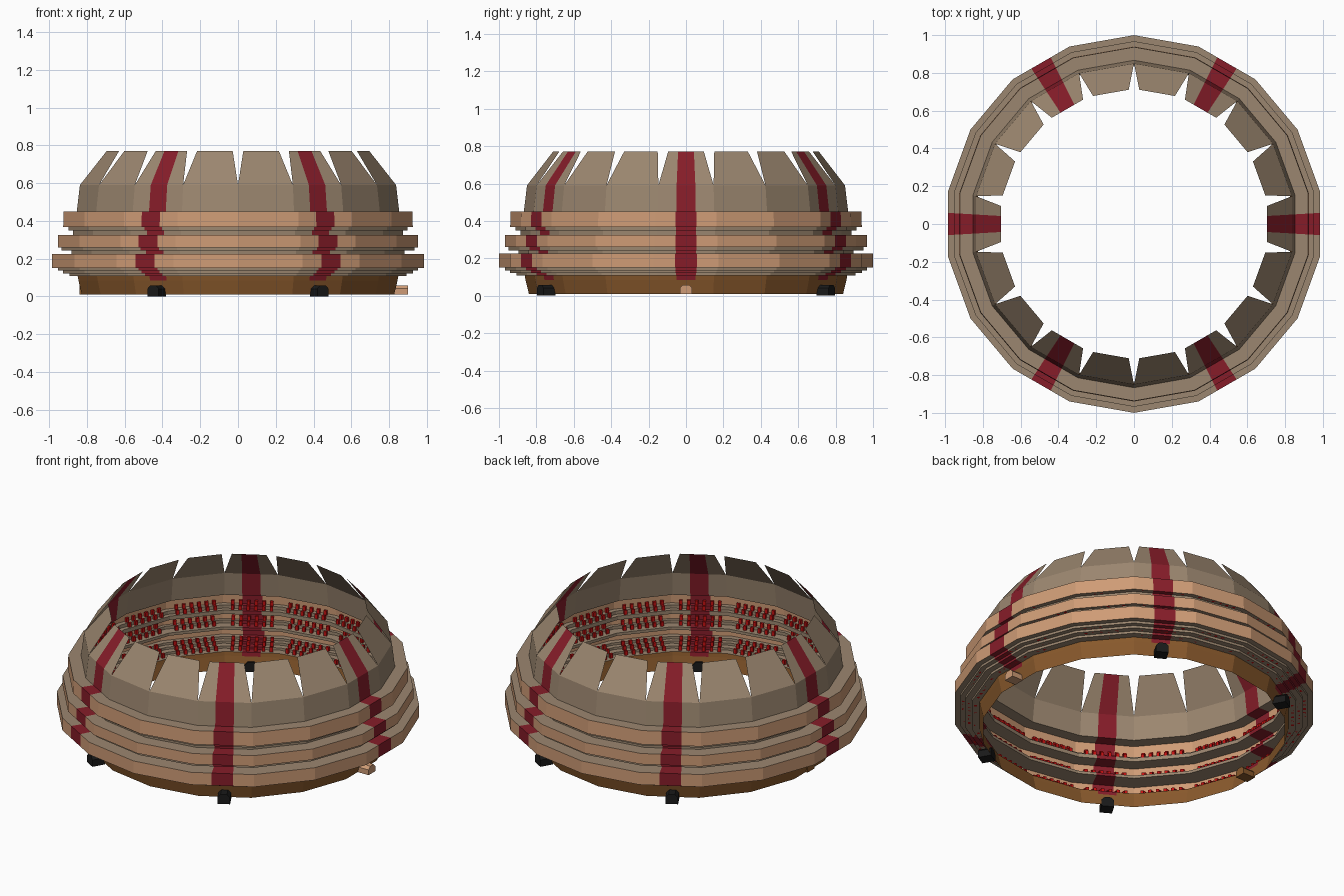
import bpy, bmesh, math
from mathutils import Matrix, Vector

if "Cube" in bpy.data.objects:
    bpy.data.objects.remove(bpy.data.objects["Cube"])

SIDES = 18
STEP = 2 * math.pi / SIDES
HALF = STEP / 2


def material(name, r, g, b):
    m = bpy.data.materials.new(name)
    m.diffuse_color = (r, g, b, 1)
    m.use_nodes = True
    m.node_tree.nodes["Principled BSDF"].inputs["Base Color"].default_value = m.diffuse_color
    return m


TAN = material("tan_cladding", 0.62, 0.33, 0.18)
STONE = material("stone", 0.33, 0.24, 0.16)
BROWN = material("brown_base", 0.25, 0.10, 0.025)
RED = material("dark_red", 0.24, 0.012, 0.022)
SEAT = material("seat_red", 0.55, 0.005, 0.005)
BLACK = material("black", 0.01, 0.01, 0.01)


def finish(name, bm, mats):
    me = bpy.data.meshes.new(name)
    bm.to_mesh(me)
    bm.free()
    for m in mats:
        me.materials.append(m)
    ob = bpy.data.objects.new(name, me)
    bpy.context.collection.objects.link(ob)
    return ob


def on_side(k, r, t, z):
    """Point on flat side k: t runs -1..1 along the chord of corner radius r."""
    v = Vector((r * math.cos(HALF), r * math.sin(HALF) * t, z))
    return Matrix.Rotation(k * STEP, 3, 'Z') @ v


def sweep(name, profile, mats, striped=True, top_width=1.0, split=0.34):
    """Sweep (radius, z) points round the 18 sides; level faces use mats[1].
    Every third side has a red stripe down its middle."""
    bm = bmesh.new()
    for k in range(SIDES):
        rows = []
        for i, (r, z) in enumerate(profile):
            w = top_width if i == len(profile) - 1 else 1.0
            rows.append([bm.verts.new(on_side(k, r, t, z))
                         for t in (-w, -split, split, w)])
        for i in range(len(rows) - 1):
            level = abs(profile[i][1] - profile[i + 1][1]) < 1e-5
            for c in range(3):
                f = bm.faces.new((rows[i][c], rows[i][c + 1],
                                  rows[i + 1][c + 1], rows[i + 1][c]))
                stripe = striped and k % 3 == 0 and c == 1
                f.material_index = 2 if stripe else (1 if level else 0)
    bmesh.ops.remove_doubles(bm, verts=bm.verts, dist=1e-4)
    return finish(name, bm, mats + [RED])


# Outer shell, from the ground up
sweep("base_wall", [(0.84, 0.01), (0.858, 0.085)], [BROWN, BROWN], striped=False)
sweep("base_wall_top", [(0.858, 0.085), (0.862, 0.108)], [BROWN, BROWN])
sweep("lower_steps", [(0.862, 0.108), (0.905, 0.108), (0.905, 0.122), (0.94, 0.122),
                      (0.94, 0.136), (0.968, 0.136), (0.968, 0.15), (1.0, 0.15)],
      [STONE, STONE])
sweep("lower_ring", [(1.0, 0.15), (1.0, 0.225), (0.895, 0.225)], [TAN, STONE])
sweep("middle_steps", [(0.895, 0.225), (0.895, 0.242), (0.948, 0.242),
                       (0.948, 0.26), (0.968, 0.26)], [STONE, STONE])
sweep("middle_ring", [(0.968, 0.26), (0.968, 0.325), (0.886, 0.325)], [TAN, STONE])
sweep("upper_steps", [(0.886, 0.325), (0.886, 0.348), (0.912, 0.348),
                      (0.912, 0.368), (0.94, 0.368)], [STONE, STONE])
sweep("upper_ring", [(0.94, 0.368), (0.937, 0.45), (0.867, 0.45)], [TAN, STONE])
sweep("upper_wall", [(0.867, 0.45), (0.85, 0.59)], [STONE, STONE])
sweep("roof_panels", [(0.85, 0.59), (0.716, 0.77)], [STONE, STONE], top_width=0.77)


def add_box(bm, k, r, y, z, size):
    """Box on side k; r is distance from the axis, y along the side, z its centre."""
    m = (Matrix.Rotation(k * STEP, 4, 'Z') @ Matrix.Translation((r, y, z))
         @ Matrix.Diagonal((*size, 1)))
    bmesh.ops.create_cube(bm, size=1, matrix=m)


# Seats: six per side on each step
for n, (r, z) in enumerate([(0.872, 0.108), (0.907, 0.122), (0.938, 0.136),
                            (0.908, 0.242), (0.942, 0.26),
                            (0.886, 0.348), (0.911, 0.368)]):
    bm = bmesh.new()
    for k in range(SIDES):
        for s in range(6):
            add_box(bm, k, r, (s - 2.5) * 0.043, z + 0.013, (0.014, 0.018, 0.026))
    finish("seat_row_%d" % (n + 1), bm, [SEAT])


def portal(name, k, r0, r1, z0, z1, w, mat):
    """Gateway block with chamfered top corners, running outward on side k."""
    c = w * 0.25
    outline = [(-w / 2, z0), (w / 2, z0), (w / 2, z1 - c), (w / 2 - c, z1),
               (-w / 2 + c, z1), (-w / 2, z1 - c)]
    bm = bmesh.new()
    f = bm.faces.new([bm.verts.new((r0, y, z)) for y, z in outline])
    ext = bmesh.ops.extrude_face_region(bm, geom=[f], use_keep_orig=True)["geom"]
    bmesh.ops.translate(bm, vec=(r1 - r0, 0, 0),
                        verts=[v for v in ext if isinstance(v, bmesh.types.BMVert)])
    bmesh.ops.recalc_face_normals(bm, faces=bm.faces)
    bm.transform(Matrix.Rotation(k * STEP, 4, 'Z'))
    return finish(name, bm, [mat])


# Gateways under the stripes
for k in (3, 6, 12, 15):
    portal("black_gate_%d" % k, k, 0.825, 0.9, 0.0, 0.058, 0.07, BLACK)
portal("side_gate", 0, 0.825, 0.9, 0.01, 0.058, 0.065, TAN)
portal("inner_gate", 9, 0.76, 0.84, 0.01, 0.058, 0.065, BROWN)
